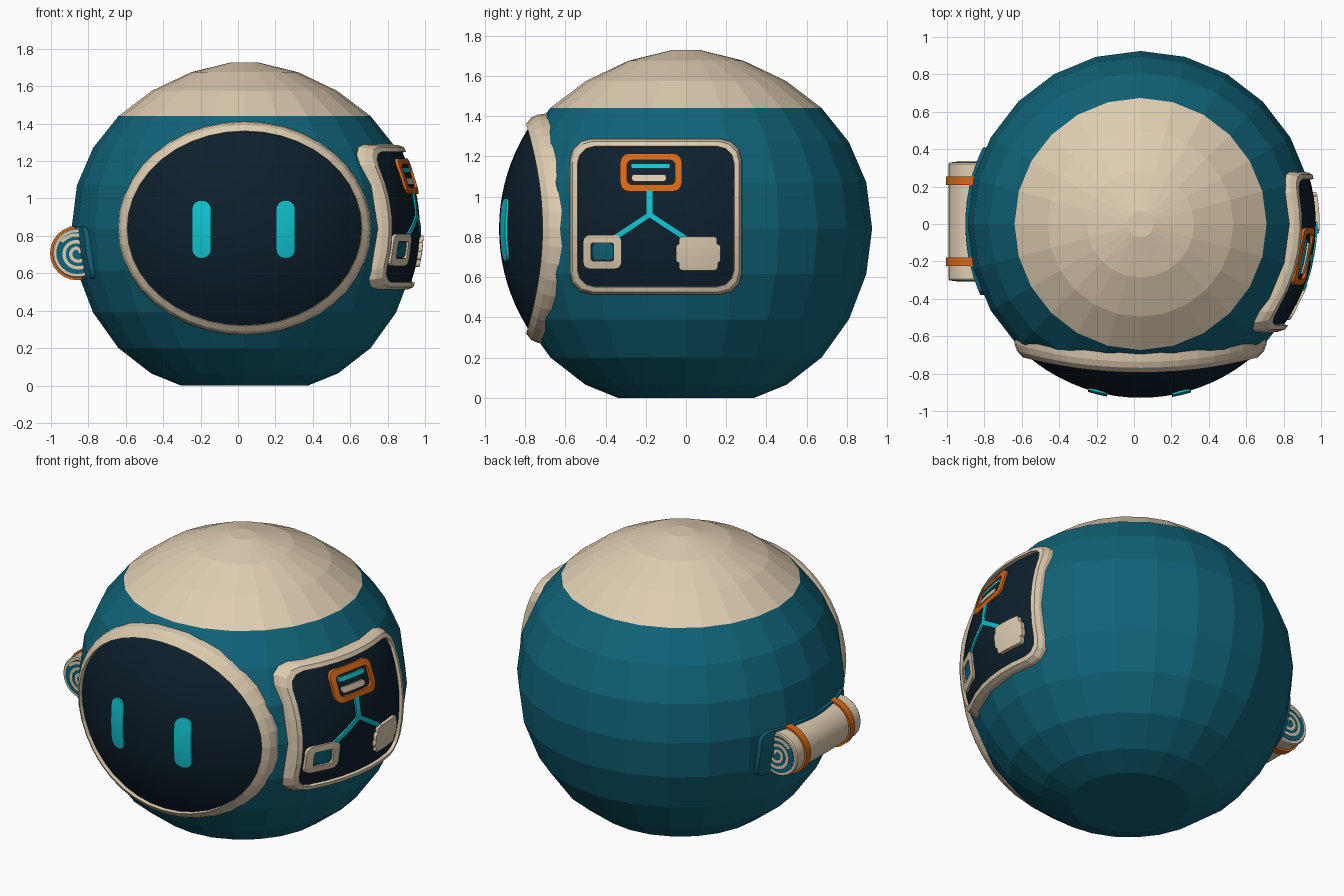
import bpy, bmesh, math
from mathutils import Vector

if "Cube" in bpy.data.objects:
    bpy.data.objects.remove(bpy.data.objects["Cube"])

CX, CZ = 0.035, 0.84          # centre of the round body


def material(name, rgb):
    m = bpy.data.materials.new(name)
    m.diffuse_color = (*rgb, 1)
    m.use_nodes = True
    m.node_tree.nodes["Principled BSDF"].inputs["Base Color"].default_value = m.diffuse_color
    return m


TEAL = material("teal", (0.005, 0.125, 0.19))
CREAM = material("cream", (0.74, 0.61, 0.44))
DARK = material("dark_navy", (0.004, 0.014, 0.026))
ORANGE = material("orange", (0.68, 0.14, 0.008))
CYAN = material("cyan", (0.005, 0.56, 0.64))


def finish(name, bm, mats, smooth=None):
    bmesh.ops.recalc_face_normals(bm, faces=bm.faces)
    me = bpy.data.meshes.new(name)
    bm.to_mesh(me)
    bm.free()
    ob = bpy.data.objects.new(name, me)
    bpy.context.collection.objects.link(ob)
    for m in mats:
        me.materials.append(m)
    if smooth:
        bpy.ops.object.select_all(action='DESELECT')
        ob.select_set(True)
        bpy.context.view_layer.objects.active = ob
        bpy.ops.object.shade_smooth_by_angle(angle=math.radians(smooth))
    return ob


def loft(name, layers, mat, closed=False, smooth=None):
    """Join loops of points in order; closed makes a ring, else the end is capped."""
    bm = bmesh.new()
    rows = [[bm.verts.new(p) for p in layer] for layer in layers]
    n = len(rows[0])
    for a, b in zip(rows, rows[1:] + rows[:1] if closed else rows[1:]):
        for i in range(n):
            j = (i + 1) % n
            if len(b) == 1:
                bm.faces.new((a[i], a[j], b[0]))
            else:
                bm.faces.new((a[i], a[j], b[j], b[i]))
    return finish(name, bm, [mat], smooth)


def wrap(outline, side, r):
    """Project a flat outline onto the ball of radius r around the body centre."""
    pts = []
    for u, z in outline:
        c = CX if side == 'front' else 0
        d = math.sqrt(max(r * r - (u - c) ** 2 - (z - CZ) ** 2, 0))
        pts.append({'front': (u, -d, z), 'right': (CX + d, u, z),
                    'left': (CX - d, u, z)}[side])
    return pts


def scaled(outline, k):
    n = len(outline)
    mu, mv = sum(p[0] for p in outline) / n, sum(p[1] for p in outline) / n
    return [(mu + (u - mu) * k, mv + (v - mv) * k) for u, v in outline]


def dense(outline, step=0.06):
    out = []
    for a, b in zip(outline, outline[1:] + outline[:1]):
        k = max(1, math.ceil(math.dist(a, b) / step))
        out += [(a[0] + (b[0] - a[0]) * t / k, a[1] + (b[1] - a[1]) * t / k) for t in range(k)]
    return out


def rounded(u0, u1, v0, v1, r, seg=3):
    out = []
    for q, (u, v) in enumerate([(u1 - r, v1 - r), (u0 + r, v1 - r), (u0 + r, v0 + r), (u1 - r, v0 + r)]):
        for i in range(seg + 1):
            a = math.pi / 2 * (q + i / seg)
            out.append((u + r * math.cos(a), v + r * math.sin(a)))
    return out


def ellipse(a, b, n=40):
    return [(CX + a * math.cos(2 * math.pi * i / n), CZ + b * math.sin(2 * math.pi * i / n)) for i in range(n)]


def plate(name, outline, side, r0, r1, mat, rings=4, smooth=30):
    layers = [wrap(outline, side, r0)]
    layers += [wrap(scaled(outline, 1 - i / rings), side, r1) for i in range(rings)]
    layers.append(wrap([scaled(outline, 0)[0]], side, r1))
    return loft(name, layers, mat, smooth=smooth)


def rim(name, outline_at, side, profile, mat):
    """Raised border: profile lists (inset, radius) pairs."""
    return loft(name, [wrap(outline_at(d), side, r) for d, r in profile], mat, closed=True)


# faceted round body with a flat base and a pale crown
profile = [(0.34, 0), (0.5, 0.065), (0.674, 0.2), (0.81, 0.39), (0.896, 0.615), (0.925, 0.84),
           (0.896, 1.07), (0.81, 1.27), (0.674, 1.44), (0.496, 1.575), (0.286, 1.675), (0.07, 1.728)]
bm = bmesh.new()
SEG = 24
rows = [[bm.verts.new((CX + r * math.cos(2 * math.pi * i / SEG), r * math.sin(2 * math.pi * i / SEG), z))
         for i in range(SEG)] for r, z in profile]
for a, b in zip(rows, rows[1:]):
    for i in range(SEG):
        j = (i + 1) % SEG
        bm.faces.new((a[i], a[j], b[j], b[i]))
bm.faces.new(rows[0])
bm.faces.new(rows[-1])
for f in bm.faces:
    f.material_index = int(f.calc_center_median().z > 1.44)
finish("body", bm, [TEAL, CREAM])

# front visor, its rim and the eyes
plate("visor", ellipse(0.635, 0.54), 'front', 0.9, 0.929, DARK, rings=10)
rim("visor_rim", lambda d: ellipse(0.68 - d, 0.573 - d), 'front',
    [(0, 0.895), (0.006, 0.93), (0.02, 0.947), (0.052, 0.95), (0.058, 0.91)], CREAM)
for s, label in ((-1, "left"), (1, "right")):
    u = CX - 0.005 + s * 0.225
    plate("eye_" + label, dense(rounded(u - 0.051, u + 0.051, 0.68, 0.99, 0.048, 5)), 'front', 0.925, 0.94, CYAN)


# side panel and its rim
def panel_outline(d):
    base = rounded(-0.58 + d, 0.28 - d, 0.51 + d, 1.29 - d, 0.11 - d * 0.6, 3)
    pts = []
    for a, b in zip(base, base[1:] + base[:1]):
        k = 6 if math.dist(a, b) > 0.3 else 1
        pts += [(a[0] + (b[0] - a[0]) * t / k, a[1] + (b[1] - a[1]) * t / k) for t in range(k)]
    return pts


plate("side_panel", panel_outline(0.03), 'right', 0.88, 0.937, DARK, rings=8)
rim("side_panel_rim", panel_outline, 'right',
    [(0, 0.885), (0.004, 0.935), (0.016, 0.957), (0.04, 0.957), (0.045, 0.92)], CREAM)


# side panel markings
def mark(name, outline, mat, top=0.945):
    return plate(name, dense(outline, 0.04), 'right', 0.93, top, mat)


def stroke(name, a, b, w, mat):
    d = (Vector(b) - Vector(a)).normalized() * w / 2
    n = Vector((-d.y, d.x))
    mark(name, [tuple(Vector(p) + n * s) for p, s in ((a, 1), (a, -1), (b, -1), (b, 1))], mat)


def box_rim(name, u0, u1, v0, v1, r, w, mat):
    rim(name, lambda d: rounded(u0 + d, u1 - d, v0 + d, v1 - d, r - d * 0.6), 'right',
        [(0, 0.925), (0, 0.951), (w, 0.951), (w, 0.925)], mat)


box_rim("screen_border", -0.327, -0.02, 1.025, 1.215, 0.045, 0.034, ORANGE)
mark("screen_bar_upper", rounded(-0.273, -0.08, 1.14, 1.165, 0.006), CYAN)
mark("screen_bar_lower", rounded(-0.27, -0.098, 1.075, 1.11, 0.014), CREAM)
stroke("stem", (-0.181, 1.03), (-0.181, 0.9), 0.034, CYAN)
stroke("branch_front", (-0.178, 0.912), (-0.37, 0.785), 0.028, CYAN)
stroke("branch_rear", (-0.184, 0.912), (0.01, 0.785), 0.028, CYAN)
box_rim("socket_border", -0.512, -0.32, 0.64, 0.81, 0.035, 0.04, CREAM)
mark("socket_face", rounded(-0.466, -0.362, 0.685, 0.768, 0.02), TEAL, 0.943)
for i, (u0, u1) in enumerate(((-0.035, 0.155), (-0.05, 0.172), (-0.05, 0.172), (-0.035, 0.158))):
    z = 0.764 - i * 0.037
    mark(f"stacked_bar_{i + 1}", rounded(u0, u1, z - 0.0195, z + 0.037 - 0.0005 + 0.001, 0.018), CREAM, 0.958)

# mounting pad and rolled bundle on the left
RX, RZ, RR = -0.86, 0.708, 0.133
plate("roll_mount", dense(rounded(-0.38, 0.41, 0.57, 0.85, 0.05), 0.08), 'left', 0.88, 0.937, TEAL, rings=5)


def circle_y(r, y, n=24):
    return [(RX + r * math.cos(2 * math.pi * i / n), y, RZ + r * math.sin(2 * math.pi * i / n)) for i in range(n)]


Y0, Y1 = -0.302, 0.328
loft("roll", [circle_y(r, y) for r, y in ((0.105, Y0 + 0.004), (0.105, Y0), (0.127, Y0), (RR, Y0 + 0.008), (RR, Y1 - 0.008),
     (0.127, Y1), (0.105, Y1), (0.105, Y1 - 0.004))], CREAM, closed=True, smooth=20)
for y, label in ((-0.202, "front"), (0.231, "rear")):
    loft("roll_band_" + label, [circle_y(r, y + s) for r, s in ((0.12, -0.023), (0.145, -0.023), (0.145, 0.023), (0.12, 0.023))],
         ORANGE, closed=True, smooth=30)

# roll ends: teal disc with a pale spiral
for y, s, label in ((Y0, -1, "front"), (Y1, 1, "rear")):
    loft("roll_end_" + label, [circle_y(0.112, y - s * 0.01), circle_y(0.112, y + s * 0.003), [(RX, y + s * 0.003, RZ)]], TEAL)
    bm = bmesh.new()
    N, prev = 72, None
    for i in range(N + 1):
        t = i / N
        a = t * 2.4 * 2 * math.pi
        r = 0.016 + 0.086 * t
        row = [bm.verts.new((RX + k * math.cos(a), y + s * h, RZ + k * math.sin(a)))
               for k, h in ((r - 0.009, 0), (r - 0.009, 0.008), (r + 0.009, 0.008), (r + 0.009, 0))]
        if prev:
            for q in range(4):
                bm.faces.new((prev[q], prev[(q + 1) % 4], row[(q + 1) % 4], row[q]))
        else:
            bm.faces.new(row)
        prev = row
    bm.faces.new(prev)
    finish("roll_spiral_" + label, bm, [CREAM])
